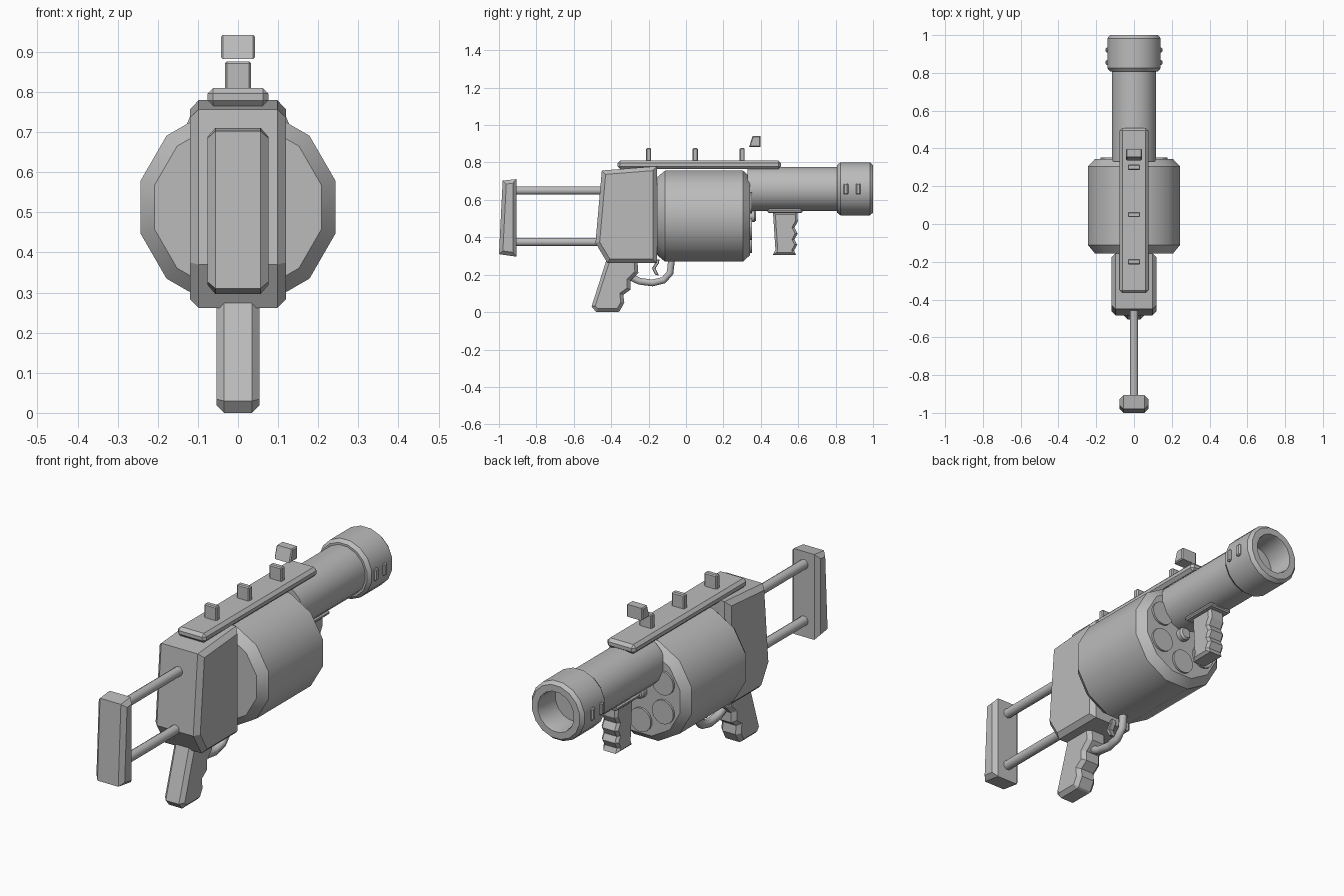
import bpy, bmesh, math
from mathutils import Vector

if "Cube" in bpy.data.objects:
    bpy.data.objects.remove(bpy.data.objects["Cube"])

grey = bpy.data.materials.new("gunmetal_grey")
grey.diffuse_color = (0.5, 0.5, 0.5, 1)
grey.use_nodes = True
grey.node_tree.nodes["Principled BSDF"].inputs["Base Color"].default_value = grey.diffuse_color


def finish(name, bm, smooth=False):
    bmesh.ops.recalc_face_normals(bm, faces=bm.faces)
    me = bpy.data.meshes.new(name)
    bm.to_mesh(me)
    bm.free()
    me.materials.append(grey)
    ob = bpy.data.objects.new(name, me)
    bpy.context.collection.objects.link(ob)
    if smooth:
        bpy.ops.object.select_all(action='DESELECT')
        ob.select_set(True)
        bpy.context.view_layer.objects.active = ob
        bpy.ops.object.shade_smooth_by_angle(angle=math.radians(35))
    return ob


def lathe(name, profile, x=0, z=0, sides=16):
    """Revolve (y, radius) pairs about a line along y; both ends are capped."""
    bm = bmesh.new()
    rings = []
    for y, r in profile:
        angles = [(i + 0.5) * math.tau / sides for i in range(sides)]
        rings.append([bm.verts.new((x + r * math.cos(a), y, z + r * math.sin(a))) for a in angles])
    for a, b in zip(rings, rings[1:]):
        for i in range(sides):
            j = (i + 1) % sides
            bm.faces.new((a[i], a[j], b[j], b[i]))
    bm.faces.new(rings[0])
    bm.faces.new(rings[-1])
    return finish(name, bm, True)


def inset(pts, d):
    """Mitred inward offset of a closed (y, z) outline."""
    p = [Vector(q) for q in pts]
    n = len(p)
    area = sum(p[i].x * p[(i + 1) % n].y - p[(i + 1) % n].x * p[i].y for i in range(n))
    s = 1 if area > 0 else -1
    out = []
    for i in range(n):
        e1 = (p[i] - p[i - 1]).normalized()
        e2 = (p[(i + 1) % n] - p[i]).normalized()
        n1, n2 = Vector((-e1.y, e1.x)) * s, Vector((-e2.y, e2.x)) * s
        out.append(p[i] + (n1 + n2) * d / (1 + n1.dot(n2)))
    return out


def slab(name, pts, half, chamfer):
    """Side outline extruded across x with chamfered rims."""
    bm = bmesh.new()
    small = inset(pts, chamfer)
    layers = [(-half, small), (chamfer - half, pts), (half - chamfer, pts), (half, small)]
    rings = [[bm.verts.new((x, q[0], q[1])) for q in o] for x, o in layers]
    n = len(pts)
    for a, b in zip(rings, rings[1:]):
        for i in range(n):
            j = (i + 1) % n
            bm.faces.new((a[i], a[j], b[j], b[i]))
    bm.faces.new(rings[0])
    bm.faces.new(rings[-1])
    return finish(name, bm)


def box(name, x, y, z, bevel):
    """Bevelled box from (min, max) ranges."""
    bm = bmesh.new()
    bmesh.ops.create_cube(bm, size=1)
    for v in bm.verts:
        v.co = [(r[0] + r[1]) / 2 + c * (r[1] - r[0]) for r, c in zip((x, y, z), v.co)]
    ob = finish(name, bm)
    m = ob.modifiers.new("bevel", 'BEVEL')
    m.width = bevel
    m.segments = 1
    return ob


# Barrel and hollow muzzle
lathe("barrel", [(0.33, 0.12), (0.86, 0.12)], z=0.659)
lathe("muzzle", [(0.808, 0.118), (0.808, 0.13), (0.825, 0.144), (0.983, 0.144),
                 (1.0, 0.13), (1.0, 0.098), (0.985, 0.094), (0.87, 0.094)], z=0.659)
for s in (-1, 1):
    for y in (0.855, 0.921):
        box("muzzle_lug", sorted((s * 0.12, s * 0.151)), (y - 0.013, y + 0.013), (0.628, 0.688), 0.006)

# Revolving drum with chamber discs and axle
DZ = 0.513
lathe("drum", [(-0.155, 0.215), (-0.112, 0.252), (0.305, 0.252), (0.343, 0.215)], z=DZ, sides=12)
for k in range(6):
    a = math.radians(30 + 60 * k)
    lathe("chamber_disc", [(0.33, 0.058), (0.353, 0.058)],
          0.14 * math.cos(a), DZ + 0.14 * math.sin(a), 16)
lathe("drum_axle", [(0.33, 0.032), (0.366, 0.032), (0.375, 0.024)], z=DZ, sides=12)

# Rear receiver block
slab("receiver", [(-0.45, 0.757), (-0.155, 0.78), (-0.155, 0.262), (-0.42, 0.262), (-0.484, 0.37)],
     0.12, 0.022)

# Shoulder stock
slab("stock_plate", [(-0.98, 0.703), (-0.906, 0.711), (-0.906, 0.296), (-1.0, 0.31)], 0.076, 0.02)
for z in (0.65, 0.375):
    lathe("stock_rod", [(-0.92, 0.023), (-0.42, 0.023)], z=z, sides=12)

# Pistol grip with finger grooves
slab("pistol_grip", [(-0.425, 0.28), (-0.26, 0.28), (-0.255, 0.21), (-0.297, 0.168), (-0.297, 0.12),
                     (-0.335, 0.092), (-0.33, 0.05), (-0.355, 0.005), (-0.365, 0.0), (-0.48, 0.0),
                     (-0.505, 0.03)], 0.053, 0.018)

# Trigger and guard
slab("trigger", [(-0.182, 0.28), (-0.142, 0.28), (-0.145, 0.262), (-0.163, 0.235), (-0.145, 0.195),
                 (-0.165, 0.2), (-0.182, 0.235), (-0.165, 0.262)], 0.014, 0.003)
path = [(-0.3, 0.19), (-0.25, 0.165), (-0.18, 0.156), (-0.12, 0.17), (-0.085, 0.21), (-0.077, 0.285)]
cu = bpy.data.curves.new("trigger_guard", 'CURVE')
cu.dimensions = '3D'
cu.bevel_depth = 0.021
cu.bevel_resolution = 1
cu.use_fill_caps = True
sp = cu.splines.new('POLY')
sp.points.add(len(path) - 1)
for p, (y, z) in zip(sp.points, path):
    p.co = (0, y, z, 1)
cu.materials.append(grey)
bpy.context.collection.objects.link(bpy.data.objects.new("trigger_guard", cu))

# Foregrip under the barrel
box("foregrip_plate", (-0.06, 0.06), (0.435, 0.622), (0.53, 0.55), 0.006)
slab("foregrip", [(0.465, 0.535), (0.595, 0.535), (0.598, 0.485), (0.58, 0.452), (0.597, 0.42),
                  (0.58, 0.388), (0.595, 0.36), (0.578, 0.33), (0.588, 0.306), (0.465, 0.306),
                  (0.478, 0.335)], 0.045, 0.012)

# Top rail, studs and sight
box("top_rail", (-0.076, 0.076), (-0.366, 0.508), (0.765, 0.81), 0.014)
for y in (-0.2, 0.05, 0.3):
    box("rail_stud", (-0.033, 0.033), (y - 0.014, y + 0.014), (0.80, 0.876), 0.005)
slab("front_sight", [(0.337, 0.882), (0.356, 0.942), (0.397, 0.942), (0.397, 0.882)], 0.043, 0.005)
